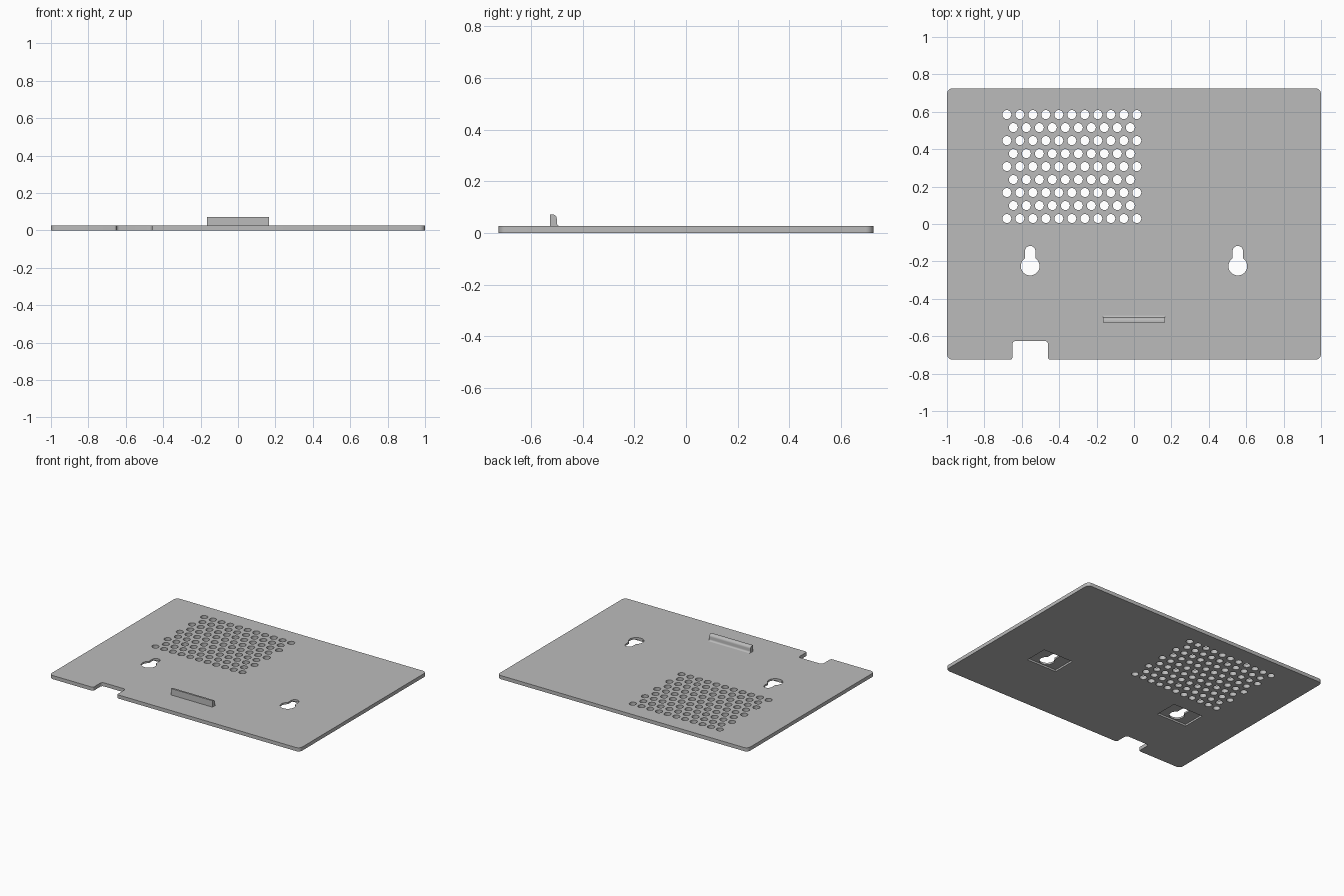
import bpy, bmesh
from math import sin, cos, pi, asin, radians
from mathutils import Vector

old = bpy.data.objects.get("Cube")
if old:
    bpy.data.objects.remove(old, do_unlink=True)

THICK = 0.026

grey = bpy.data.materials.new("plain grey")
grey.use_nodes = True
colour = (0.5, 0.5, 0.5, 1)
grey.diffuse_color = colour
grey.node_tree.nodes["Principled BSDF"].inputs["Base Color"].default_value = colour


def rounded(corners, steps=6):
    """Outline with right-angled corners (x, y, radius) rounded off."""
    out = []
    for i, (x, y, r) in enumerate(corners):
        p = Vector((x, y))
        u = (Vector(corners[i - 1][:2]) - p).normalized() * r
        v = (Vector(corners[(i + 1) % len(corners)][:2]) - p).normalized() * r
        arc = [p]
        if r:
            angles = [pi / 2 * k / steps for k in range(steps + 1)]
            arc = [p + u + v - v * cos(t) - u * sin(t) for t in angles]
        for q in arc:
            if not out or (q - out[-1]).length > 1e-5:
                out.append(q)
    return out


def arc(cx, cy, r, start, end, steps):
    return [Vector((cx + r * cos(start + (end - start) * k / steps),
                    cy + r * sin(start + (end - start) * k / steps)))
            for k in range(steps + 1)]


def prisms(name, outlines, low, high, place=lambda a, b, h: (a, b, h)):
    """Extrude each outline from low to high into one object."""
    bm = bmesh.new()
    for outline in outlines:
        face = bm.faces.new([bm.verts.new(place(*p, low)) for p in outline])
        new = bmesh.ops.extrude_face_region(bm, geom=[face])["geom"]
        move = Vector(place(0, 0, high)) - Vector(place(0, 0, low))
        bmesh.ops.translate(bm, vec=move,
                            verts=[g for g in new if isinstance(g, bmesh.types.BMVert)])
    bmesh.ops.recalc_face_normals(bm, faces=bm.faces)
    mesh = bpy.data.meshes.new(name)
    bm.to_mesh(mesh)
    bm.free()
    mesh.materials.append(grey)
    obj = bpy.data.objects.new(name, mesh)
    bpy.context.collection.objects.link(obj)
    return obj


def activate(obj):
    bpy.ops.object.select_all(action='DESELECT')
    obj.select_set(True)
    bpy.context.view_layer.objects.active = obj


def cut(obj, cutter):
    cutter.hide_render = True
    mod = obj.modifiers.new("cut", 'BOOLEAN')
    mod.operation, mod.solver, mod.object = 'DIFFERENCE', 'EXACT', cutter
    activate(obj)
    bpy.ops.object.modifier_apply(modifier=mod.name)
    bpy.data.objects.remove(cutter, do_unlink=True)


# Plate with rounded corners and a cable notch in the front edge
X, Y = 1.0, 0.725
plate = prisms("mounting_plate", [rounded([
    (-X, -Y, 0.03), (-0.65, -Y, 0.012), (-0.65, -0.625, 0.018),
    (-0.46, -0.625, 0.018), (-0.46, -Y, 0.012), (X, -Y, 0.03),
    (X, Y, 0.03), (-X, Y, 0.03)])], 0, THICK)

# Staggered grid of vent holes
PITCH = 0.0695
holes = []
for row in range(9):
    odd = row % 2
    for col in range(11 - odd):
        x = -0.68 + (col + odd / 2) * PITCH
        holes.append(arc(x, 0.029 + row * PITCH, 0.024, 0, 2 * pi, 24)[:-1])

# Keyhole slots, each with a shallow pocket in the underside
pockets = []
R, r = 0.05, 0.028
for x in (-0.555, 0.555):
    neck = pi / 2 - asin(r / R)
    bulb = arc(x, -0.225, R, pi - neck, 2 * pi + neck, 28)
    holes.append(bulb + arc(x, -0.145, r, 0, pi, 14))
    pockets.append(rounded([(x - 0.12, -0.28, 0), (x + 0.12, -0.28, 0),
                            (x + 0.12, -0.11, 0), (x - 0.12, -0.11, 0)]))
cut(plate, prisms("hole_cutter", holes, -0.1, 0.1))
cut(plate, prisms("pocket_cutter", pockets, -0.1, 0.013))

# Upright tab with a rounded back edge and a fillet at its foot
tab = prisms("tab", [rounded([
    (-0.527, 0.02, 0), (-0.488, 0.02, 0), (-0.488, THICK, 0),
    (-0.5, THICK, 0.012), (-0.5, 0.072, 0.018), (-0.527, 0.072, 0)])],
    -0.165, 0.165, lambda a, b, h: (h, a, b))

for obj in (plate, tab):
    activate(obj)
    bpy.ops.object.shade_smooth_by_angle(angle=radians(30))
